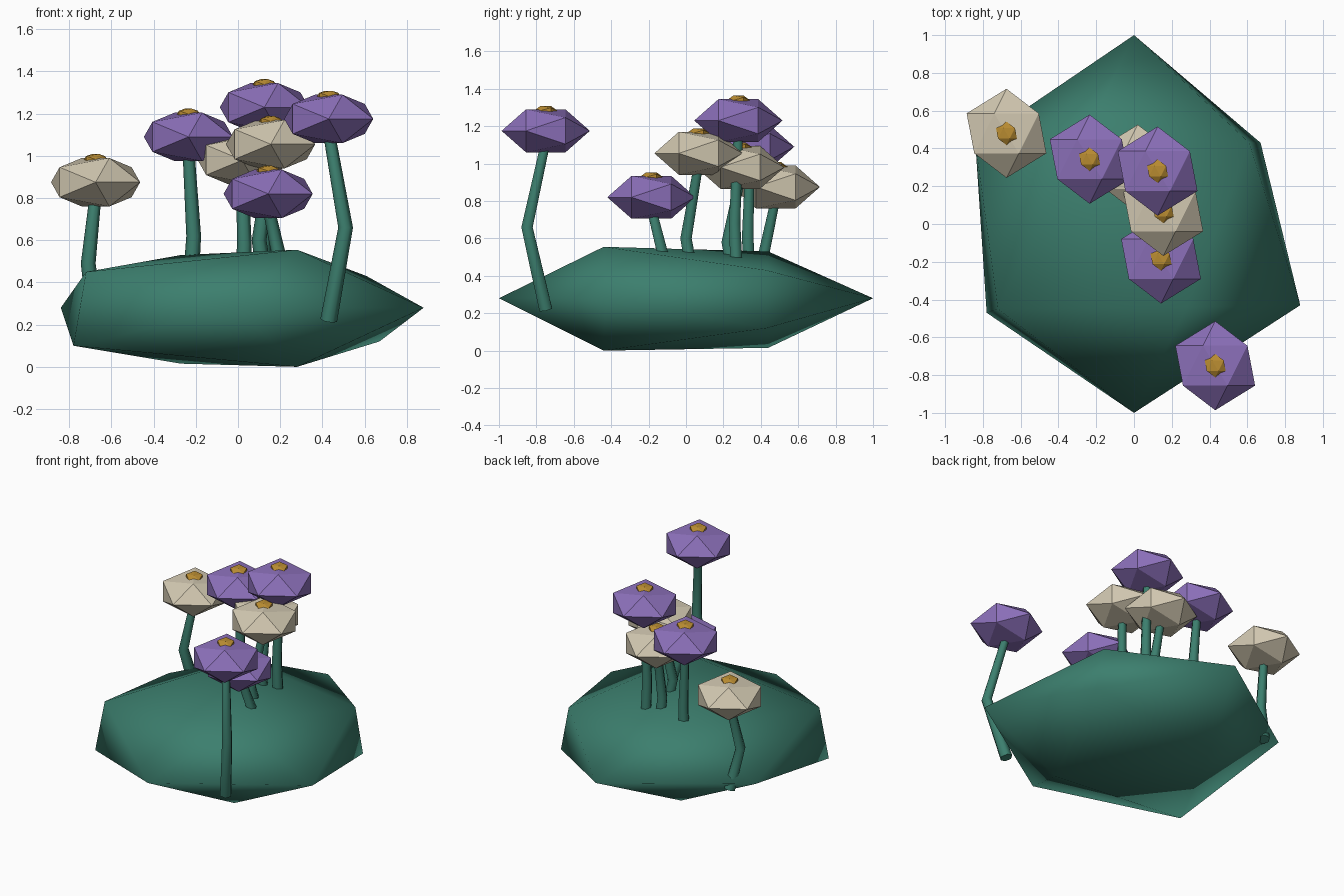
import bpy, bmesh, math
from mathutils import Vector, Matrix

if "Cube" in bpy.data.objects:
    bpy.data.objects.remove(bpy.data.objects["Cube"])


def material(name, rgb):
    m = bpy.data.materials.new(name)
    m.diffuse_color = (*rgb, 1)
    m.use_nodes = True
    m.node_tree.nodes["Principled BSDF"].inputs["Base Color"].default_value = m.diffuse_color
    return m


GREEN = material("leaf green", (0.045, 0.212, 0.156))
PURPLE = material("purple petal", (0.262, 0.162, 0.491))
CREAM = material("cream petal", (0.645, 0.580, 0.440))
GOLD = material("gold centre", (0.500, 0.270, 0.032))


def finish(name, bm, mat, smooth):
    bmesh.ops.recalc_face_normals(bm, faces=bm.faces[:])
    for f in bm.faces:
        f.smooth = smooth
    me = bpy.data.meshes.new(name)
    bm.to_mesh(me)
    bm.free()
    me.materials.append(mat)
    ob = bpy.data.objects.new(name, me)
    bpy.context.collection.objects.link(ob)
    return ob


def blob(name, centre, r, rz, mat):
    """Flattened 20-sided ball with its poles along y."""
    bm = bmesh.new()
    bmesh.ops.create_icosphere(
        bm, subdivisions=1, radius=1,
        matrix=Matrix.Translation(centre) @ Matrix.Diagonal((r, r, rz, 1))
        @ Matrix.Rotation(math.pi / 2, 4, 'X'))
    return finish(name, bm, mat, False)


def stem(name, path, radii, sides=6):
    """Tapered bent tube through the path points."""
    bm = bmesh.new()
    rings = []
    for i, p in enumerate(path):
        d = path[min(i + 1, len(path) - 1)] - path[max(i - 1, 0)]
        q = Vector((0, 0, 1)).rotation_difference(d)
        rings.append([bm.verts.new(p + q @ Vector((
            radii[i] * math.cos(math.tau * k / sides),
            radii[i] * math.sin(math.tau * k / sides), 0)))
            for k in range(sides)])
    for a, b in zip(rings, rings[1:]):
        for k in range(sides):
            j = (k + 1) % sides
            bm.faces.new((a[k], a[j], b[j], b[k]))
    bm.faces.new(rings[0])
    bm.faces.new(rings[-1])
    ob = finish(name, bm, GREEN, True)
    for f in ob.data.polygons:
        f.use_smooth = len(f.vertices) == 4
    return ob


# Bush: irregular flattened 20-sided ball, poles at y = +-1
back = [(0.61, 0.43, 0.43), (-0.27, 0.44, 0.53), (-0.84, 0.43, 0.28),
        (-0.27, 0.44, 0.015), (0.67, 0.43, 0.12)]
front = [(0.88, -0.43, 0.28), (0.28, -0.44, 0.555), (-0.72, -0.45, 0.45),
         (-0.78, -0.47, 0.10), (0.28, -0.44, 0.0)]
bm = bmesh.new()
B = [bm.verts.new(v) for v in back]
F = [bm.verts.new(v) for v in front]
pb, pf = bm.verts.new((0, 1, 0.28)), bm.verts.new((0, -1, 0.28))
for i in range(5):
    j = (i + 1) % 5
    bm.faces.new((pb, B[i], B[j]))
    bm.faces.new((pf, F[j], F[i]))
    bm.faces.new((F[i], F[j], B[i]))
    bm.faces.new((B[i], F[j], B[j]))
finish("bush", bm, GREEN, True)

# Flowers: head centre, stem bend, petal colour
flowers = [
    ((-0.675, 0.48, 0.875), (-0.71, 0.41, 0.49), CREAM),
    ((-0.235, 0.343, 1.09), (-0.21, 0.33, 0.62), PURPLE),
    ((0.02, 0.29, 0.98), (0.03, 0.22, 0.58), CREAM),
    ((0.125, 0.28, 1.23), (0.12, 0.26, 0.68), PURPLE),
    ((0.155, 0.067, 1.055), (0.10, 0.00, 0.60), CREAM),
    ((0.143, -0.185, 0.82), (0.20, -0.12, 0.50), PURPLE),
    ((0.43, -0.75, 1.175), (0.51, -0.85, 0.66), PURPLE),
]
for n, (c, bend, mat) in enumerate(flowers, 1):
    c = Vector(c)
    base = Vector((c.x, c.y, 0.22))
    top = c - Vector((0, 0, 0.06))
    stem(f"stem_{n}", [base, Vector(bend), top], (0.04, 0.035, 0.028))
    blob(f"flower_head_{n}", c, 0.236, 0.135, mat)
    blob(f"flower_centre_{n}", c + Vector((0, 0, 0.108)), 0.062, 0.03, GOLD)
